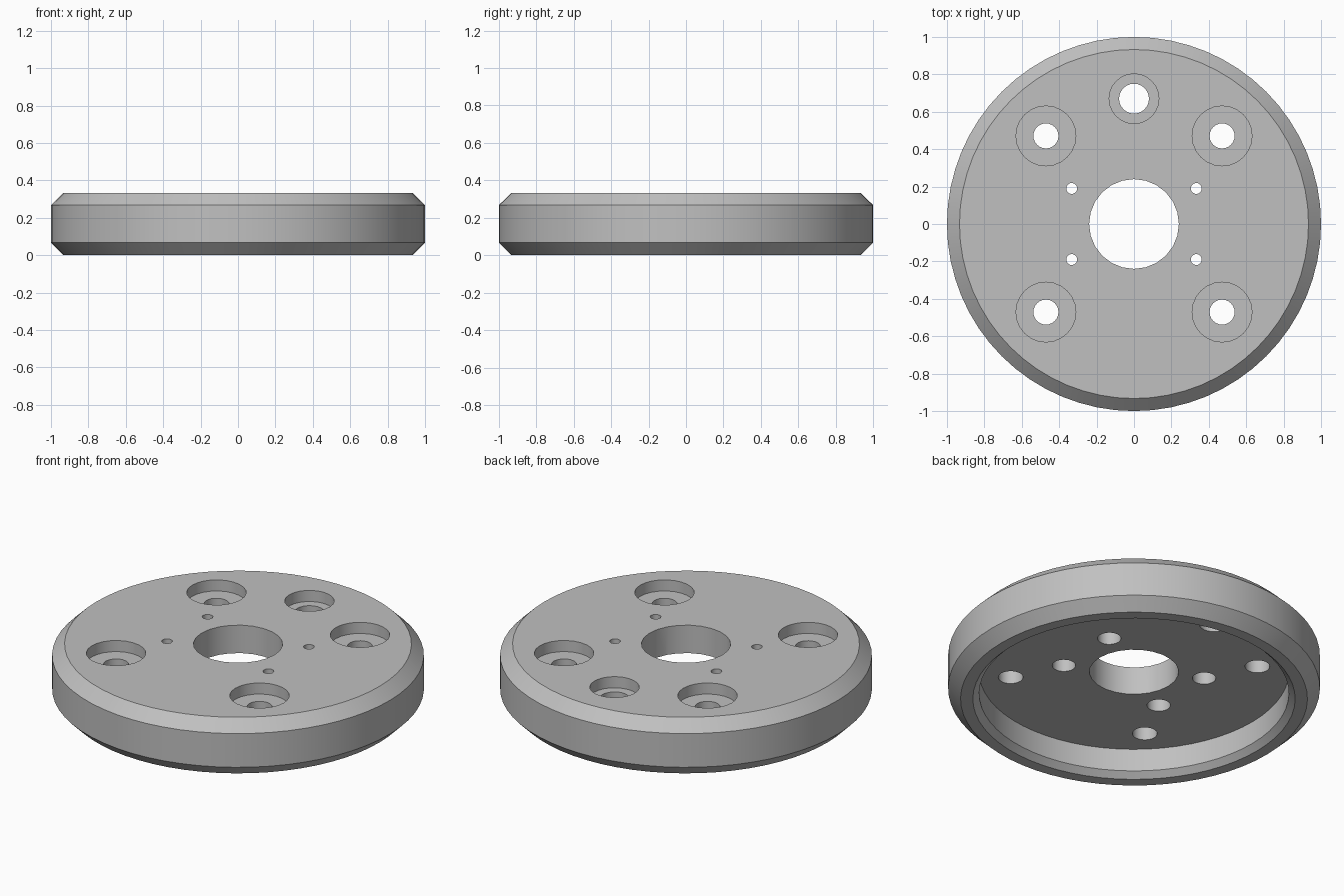
import bpy, bmesh, math

if "Cube" in bpy.data.objects:
    bpy.data.objects.remove(bpy.data.objects["Cube"])

HEIGHT = 0.333
FLOOR = 0.167      # ceiling of the recess underneath
SEAT = 0.267       # bottom of the counterbores on top


def lathe(bm, profile, x=0, y=0, sides=24):
    """Add a capped solid of revolution around a vertical axis at x, y."""
    rings = []
    for r, z in profile:
        angles = [math.tau * i / sides for i in range(sides)]
        rings.append([bm.verts.new((x + r * math.cos(a), y + r * math.sin(a), z))
                      for a in angles])
    for low, high in zip(rings, rings[1:]):
        for i in range(sides):
            j = (i + 1) % sides
            bm.faces.new((low[i], low[j], high[j], high[i]))
    bm.faces.new(rings[0][::-1])
    bm.faces.new(rings[-1])


def make_object(name, bm):
    bmesh.ops.recalc_face_normals(bm, faces=bm.faces)
    mesh = bpy.data.meshes.new(name)
    bm.to_mesh(mesh)
    bm.free()
    obj = bpy.data.objects.new(name, mesh)
    bpy.context.collection.objects.link(obj)
    return obj


def stepped(low_r, step, high_r):
    """Profile of a hole that changes radius at height step."""
    return [(low_r, FLOOR - 0.05), (low_r, step), (high_r, step), (high_r, HEIGHT + 0.05)]


# Disc with chamfered edges and a recess underneath
bm = bmesh.new()
lathe(bm, [(0.833, FLOOR), (0.833, 0.033), (0.867, 0), (0.933, 0),
           (1, 0.067), (1, SEAT), (0.933, HEIGHT)], sides=64)
disc = make_object("flange_disc", bm)

# Cutter for all holes
bm = bmesh.new()
lathe(bm, [(0.24, FLOOR - 0.05), (0.24, HEIGHT + 0.05)])      # centre bore
lathe(bm, stepped(0.08, SEAT, 0.133), 0, 0.67)                # single bolt hole
for sx in (-1, 1):
    for sy in (-1, 1):
        lathe(bm, stepped(0.067, SEAT, 0.16), sx * 0.471, sy * 0.471)   # corner bolts
        lathe(bm, stepped(0.063, SEAT, 0.029), sx * 0.333, sy * 0.19)   # small screws
cutter = make_object("hole_cutter", bm)
cutter.hide_render = True

# Cut the holes, then drop the cutter
cut = disc.modifiers.new("holes", 'BOOLEAN')
cut.operation = 'DIFFERENCE'
cut.solver = 'EXACT'
cut.object = cutter
bpy.ops.object.select_all(action='DESELECT')
disc.select_set(True)
bpy.context.view_layer.objects.active = disc
bpy.ops.object.modifier_apply(modifier=cut.name)
bpy.data.objects.remove(cutter)

# Material
grey = bpy.data.materials.new("plain_grey")
grey.use_nodes = True
colour = (0.53, 0.53, 0.53, 1)
grey.diffuse_color = colour
grey.node_tree.nodes["Principled BSDF"].inputs["Base Color"].default_value = colour
disc.data.materials.clear()
disc.data.materials.append(grey)

bpy.ops.object.shade_smooth_by_angle(angle=math.radians(30))
